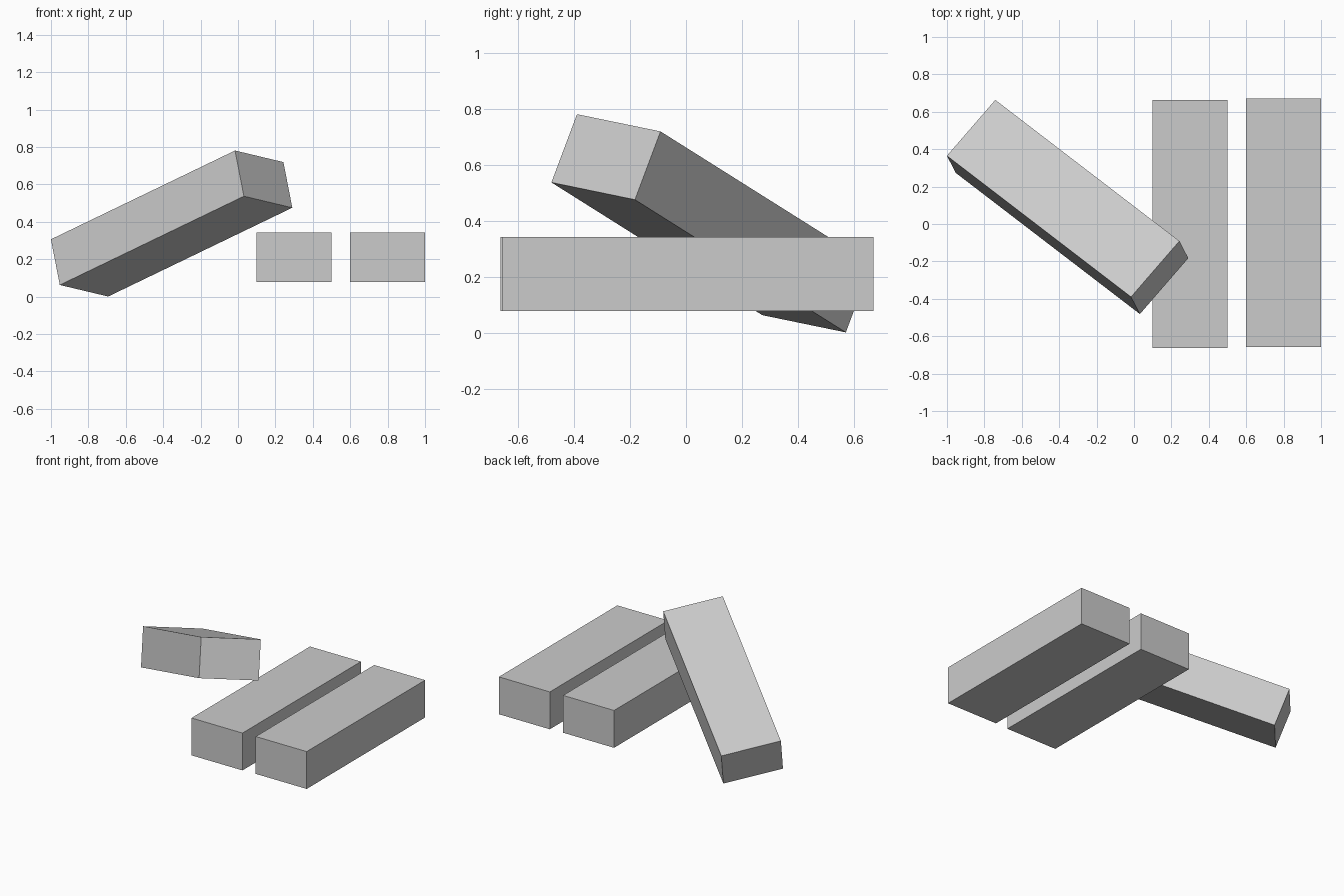
import bpy
from mathutils import Matrix, Vector

if "Cube" in bpy.data.objects:
    bpy.data.objects.remove(bpy.data.objects["Cube"], do_unlink=True)

# One plain grey for every block
grey = bpy.data.materials.new("light_grey")
grey.use_nodes = True
COLOUR = (0.6, 0.6, 0.6, 1)
grey.diffuse_color = COLOUR
grey.node_tree.nodes["Principled BSDF"].inputs["Base Color"].default_value = COLOUR

SIZE = Vector((0.4, 1.328, 0.265))


def block(name, centre, width_dir=(1, 0, 0), length_dir=(0, 1, 0)):
    """Box whose local x and y follow the given directions."""
    y = Vector(length_dir).normalized()
    x = Vector(width_dir)
    x = (x - y * x.dot(y)).normalized()
    turn = Matrix((x, y, x.cross(y))).transposed().to_4x4()
    bpy.ops.mesh.primitive_cube_add(size=1)
    ob = bpy.context.object
    ob.name = name
    ob.matrix_world = Matrix.Translation(centre) @ turn @ Matrix.Diagonal(SIZE).to_4x4()
    ob.data.materials.append(grey)
    return ob


# Two blocks lying side by side
block("inner_block", (0.3, 0, 0.21))
block("outer_block", (0.8, 0.006, 0.21))

# Third block leaning over them
block("leaning_block", (-0.355, 0.091, 0.391),
      width_dir=(0.26, 0.295, -0.06), length_dir=(-0.985, 0.755, -0.475))
